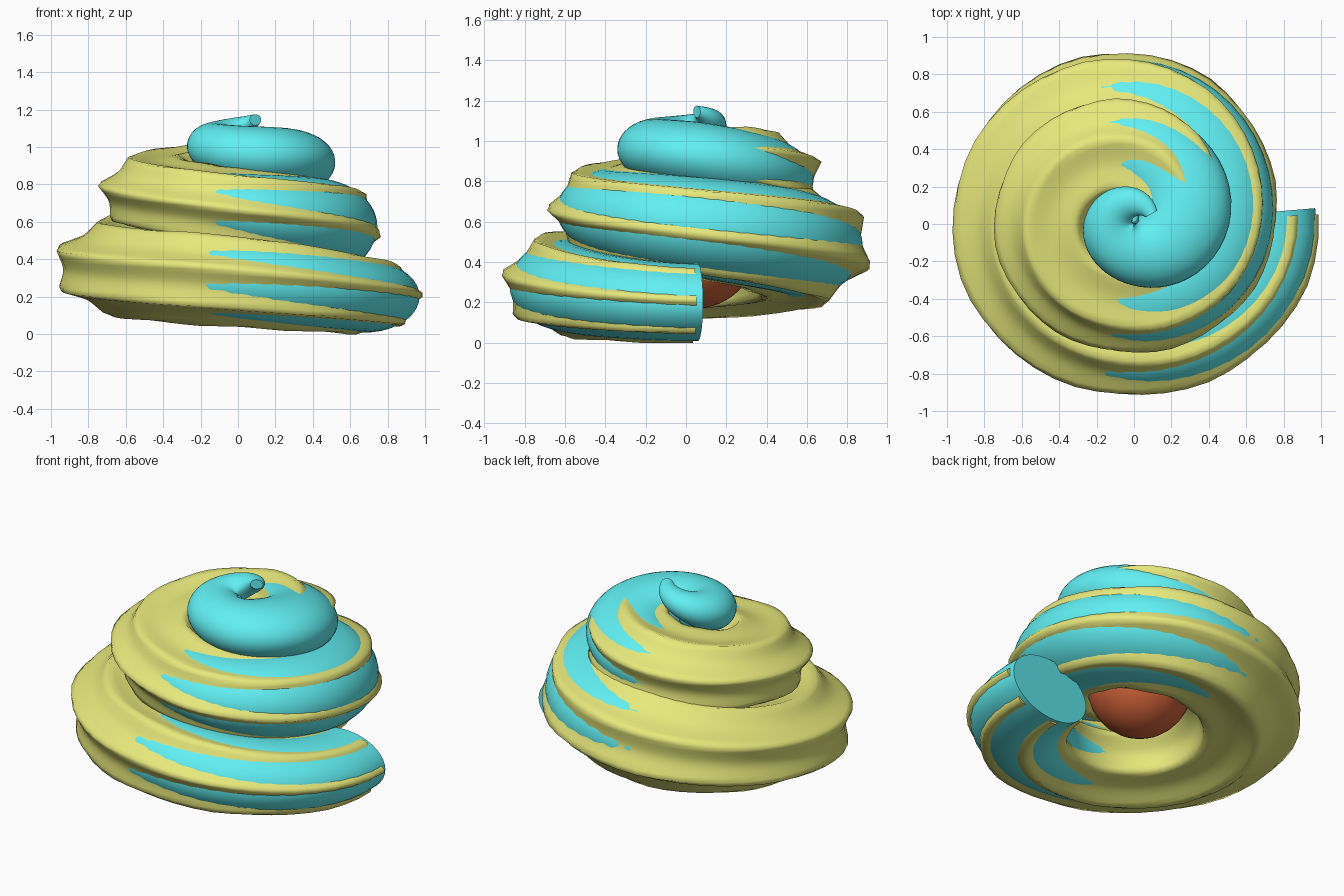
import bpy, bmesh, math

if "Cube" in bpy.data.objects:
    bpy.data.objects.remove(bpy.data.objects["Cube"])

RIDGES = 7

# Spiral keys every 90 degrees: centre distance, centre height, half width, half height
KEYS = [(.68, .20, .32, .21), (.61, .29, .32, .26), (.645, .36, .36, .26),
        (.57, .48, .37, .30), (.43, .58, .34, .27), (.37, .66, .325, .24),
        (.44, .755, .32, .22), (.35, .82, .34, .24), (.24, .93, .27, .17),
        (.135, .965, .195, .15), (.13, 1.01, .14, .12), (.115, 1.09, .08, .07),
        (.105, 1.165, .02, .015)]


def material(name, rgb):
    m = bpy.data.materials.new(name)
    m.diffuse_color = (*rgb, 1)
    m.use_nodes = True
    m.node_tree.nodes["Principled BSDF"].inputs["Base Color"].default_value = m.diffuse_color
    return m


def along(t):
    """Catmull-Rom interpolation of the spiral keys at t degrees."""
    u = max(0, min(t / 90, len(KEYS) - 1.0001))
    i = int(u)
    f = u - i
    p = [KEYS[max(0, min(len(KEYS) - 1, i + k))] for k in (-1, 0, 1, 2)]
    return [b + .5 * f * (c - a + f * (2 * a - 5 * b + 4 * c - d + f * (3 * (b - c) + d - a)))
            for a, b, c, d in zip(*p)]


def ease(t, a, b):
    f = max(0, min(1, (t - a) / (b - a)))
    return f * f * (3 - 2 * f)


def piped_scale(t, a):
    """Star nozzle section that twists along the spiral and fades at the top."""
    twist = math.radians(3 + t / 9)
    depth = .19 * (1 - ease(t, 670, 740))
    star = 1 - depth * abs(math.sin(RIDGES * (a - twist) / 2)) ** .9
    return star * (1 - .12 * ease(t, 650, 720))


def filling_scale(t, a):
    """Round section that swells out of the grooves on the right side."""
    f = .83 + .085 * math.cos(math.radians(t))
    return f + (1 - f) * ease(t, 655, 720)


def swirl(name, scale, mat, start, end, step, sides):
    bm = bmesh.new()
    rings = []
    n = round((end - start) / step)
    for k in range(n + 1):
        t = start + (end - start) * k / n
        r, z, w, h = along(t)
        az = -math.radians(t)
        ring = []
        for j in range(sides):
            a = 2 * math.pi * j / sides
            s = scale(t, a)
            d = r + w * s * math.cos(a)
            ring.append(bm.verts.new((d * math.cos(az), d * math.sin(az),
                                      z + h * s * math.sin(a))))
        rings.append(ring)
    for p, q in zip(rings, rings[1:]):
        for j in range(sides):
            bm.faces.new((p[j], p[j - 1], q[j - 1], q[j])).smooth = True
    bm.faces.new(rings[0])
    bm.faces.new(rings[-1][::-1])
    bmesh.ops.recalc_face_normals(bm, faces=bm.faces)
    me = bpy.data.meshes.new(name)
    bm.to_mesh(me)
    bm.free()
    me.materials.append(mat)
    ob = bpy.data.objects.new(name, me)
    bpy.context.collection.objects.link(ob)
    return ob


yellow = material("yellow_cream", (.80, .81, .20))
cyan = material("cyan_cream", (.12, .87, .90))
red = material("red_core", (.62, .12, .04))

# Ridged cream and the smooth cream showing between its ridges
swirl("ridged_swirl", piped_scale, yellow, -3, 990, 7.5, 70)
swirl("smooth_swirl", filling_scale, cyan, -5, 1050, 7.5, 40)

# Core seen through the hole underneath
bpy.ops.mesh.primitive_uv_sphere_add(segments=32, ring_count=16, radius=.3,
                                     location=(0, .05, .47))
core = bpy.context.object
core.name = "round_core"
core.data.materials.append(red)
bpy.ops.object.shade_smooth()
